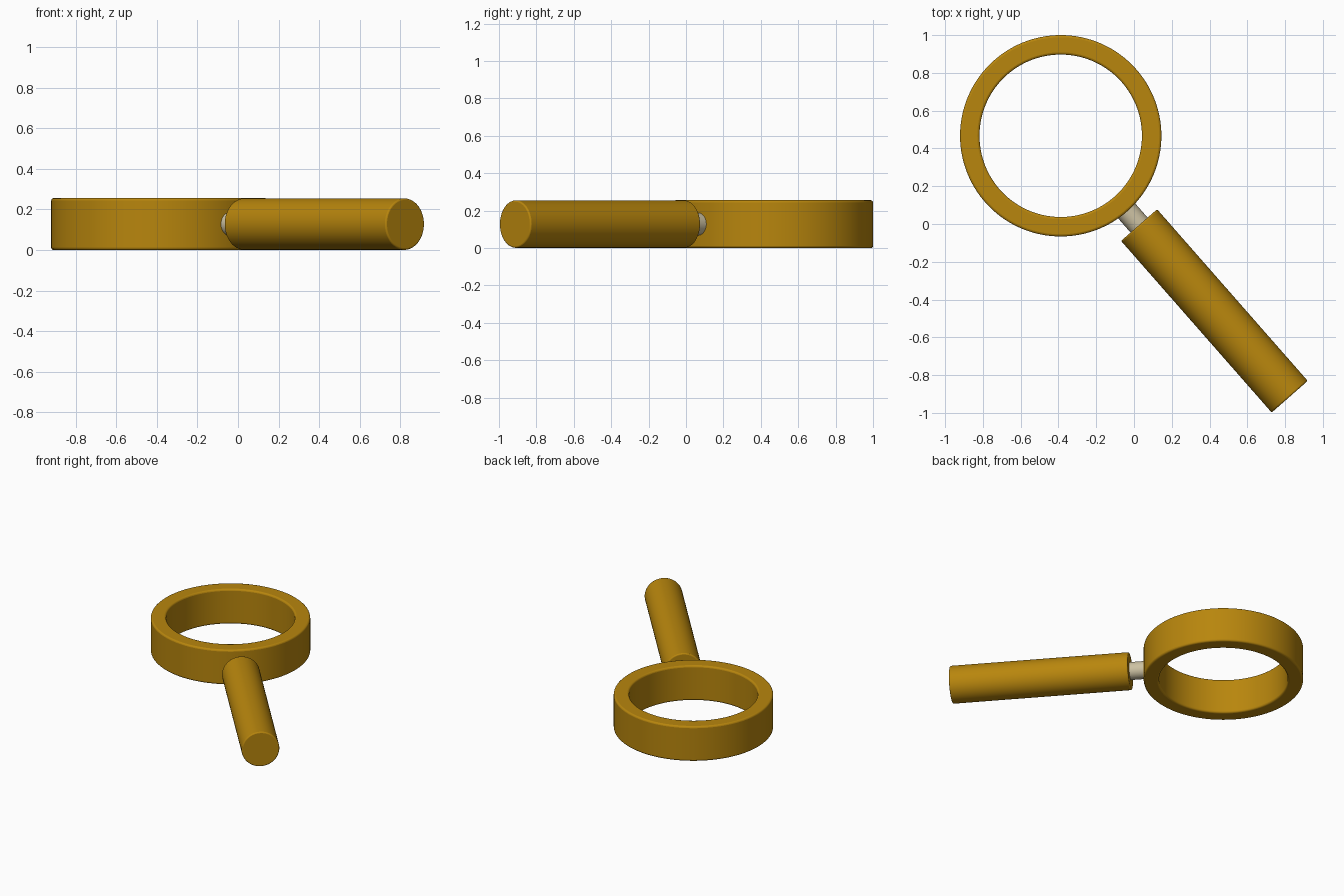
import bpy, math
from mathutils import Vector

cube = bpy.data.objects.get("Cube")
if cube:
    bpy.data.objects.remove(cube, do_unlink=True)

HALF = 0.128                                   # half thickness of the whole model
CENTRE = Vector((-0.388, 0.467, HALF))         # middle of the ring
AXIS = Vector((0.66, -0.752, 0)).normalized()  # direction of the handle


def material(name, colour):
    mat = bpy.data.materials.new(name)
    mat.use_nodes = True
    mat.diffuse_color = colour
    mat.node_tree.nodes["Principled BSDF"].inputs["Base Color"].default_value = colour
    return mat


def lathe(name, profile, closed, mat, steps=128):
    """Spin a (radius, height) profile around local z."""
    n = len(profile)
    verts, faces = [], []
    for i in range(steps):
        a = 2 * math.pi * i / steps
        verts += [(r * math.cos(a), r * math.sin(a), z) for r, z in profile]
    for i in range(steps):
        j = (i + 1) % steps
        for k in range(n if closed else n - 1):
            m = (k + 1) % n
            faces.append((i * n + k, j * n + k, j * n + m, i * n + m))
    if not closed:  # flat end caps
        faces.append([i * n for i in reversed(range(steps))])
        faces.append([i * n + n - 1 for i in range(steps)])
    mesh = bpy.data.meshes.new(name)
    mesh.from_pydata(verts, [], faces)
    mesh.materials.append(mat)
    obj = bpy.data.objects.new(name, mesh)
    bpy.context.collection.objects.link(obj)
    return obj


def finish(obj, bevel):
    if bevel:
        mod = obj.modifiers.new("Rounded edges", "BEVEL")
        mod.width, mod.segments = bevel, 3
        mod.limit_method, mod.angle_limit = "ANGLE", math.radians(40)
    bpy.ops.object.select_all(action="DESELECT")
    obj.select_set(True)
    bpy.context.view_layer.objects.active = obj
    bpy.ops.object.shade_smooth_by_angle(angle=math.radians(35))


def rod(name, radius, start, end, bevel, mat):
    """Cylinder along the handle axis, measured from the ring centre."""
    obj = lathe(name, [(radius, start), (radius, end)], False, mat, 64)
    obj.location = CENTRE
    obj.rotation_euler = AXIS.to_track_quat("Z", "Y").to_euler()
    finish(obj, bevel)


gold = material("dark gold", (0.479, 0.238, 0.004, 1))
beige = material("pale beige metal", (0.6, 0.53, 0.36, 1))

# Open ring frame
ring = lathe("ring_frame", [(0.43, -HALF), (0.533, -HALF), (0.533, HALF), (0.43, HALF)], True, gold)
ring.location = CENTRE
finish(ring, 0.012)

# Neck joining ring and handle
rod("neck", 0.06, 0.5, 0.66, 0, beige)

# Round handle
rod("handle", 0.127, 0.629, 1.838, 0.008, gold)
